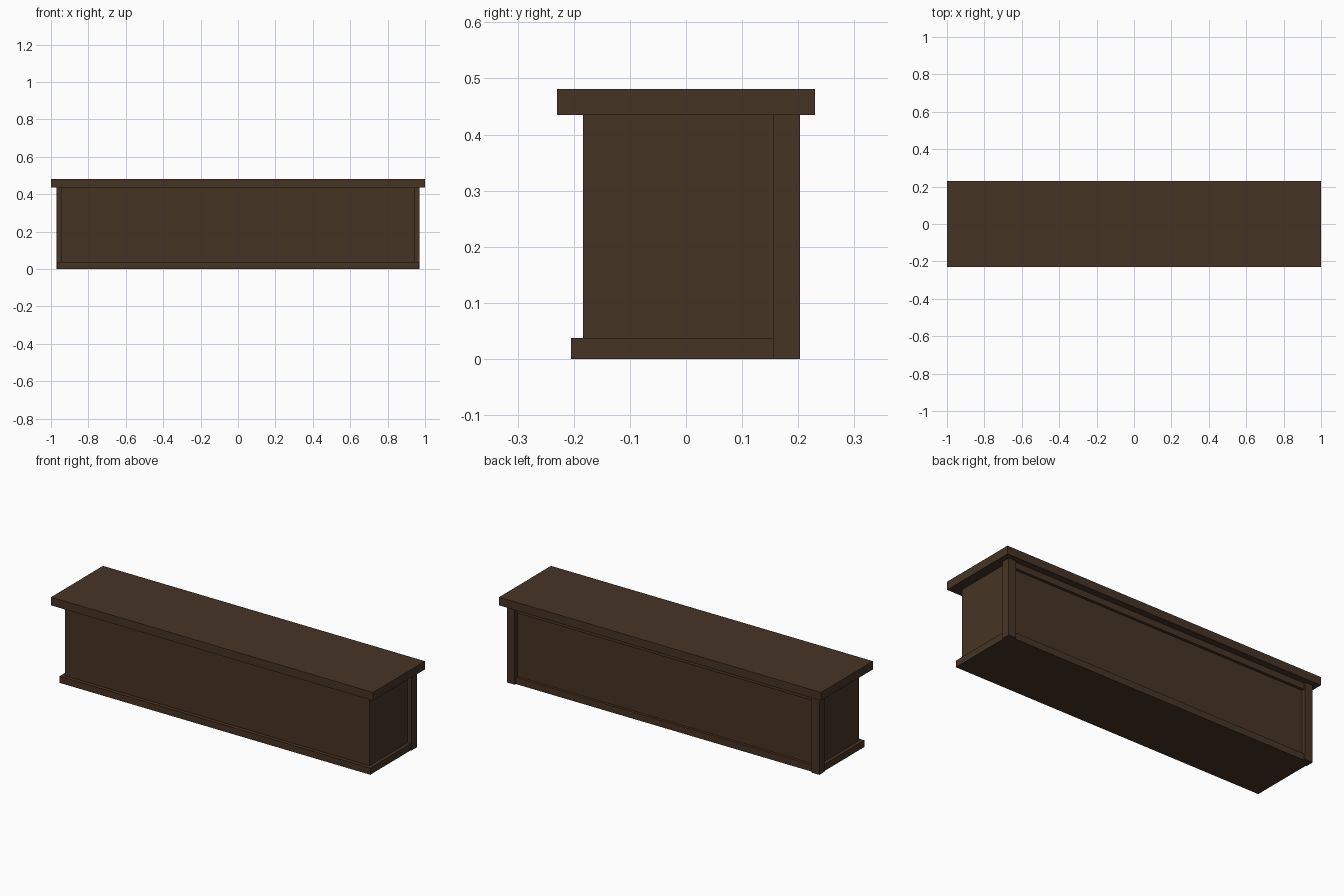
import bpy

if "Cube" in bpy.data.objects:
    bpy.data.objects.remove(bpy.data.objects["Cube"])

wood = bpy.data.materials.new("dark_brown_wood")
wood.diffuse_color = (0.061, 0.034, 0.018, 1)
wood.use_nodes = True
wood.node_tree.nodes["Principled BSDF"].inputs["Base Color"].default_value = wood.diffuse_color


def box(name, x, y, z):
    """Box from (min, max) ranges along each axis."""
    centre = [(r[0] + r[1]) / 2 for r in (x, y, z)]
    bpy.ops.mesh.primitive_cube_add(size=1, location=centre)
    ob = bpy.context.object
    ob.name = name
    ob.scale = [r[1] - r[0] for r in (x, y, z)]
    bpy.ops.object.transform_apply(location=False, rotation=False, scale=True)
    ob.data.materials.append(wood)
    return ob


LID_Z = 0.435

# Overhanging top and projecting plinth
box("counter_top", (-1, 1), (-0.23, 0.23), (LID_Z, 0.481))
box("base_plinth", (-0.965, 0.965), (-0.205, 0.193), (0, 0.037))

# Main cabinet with a recessed back
box("cabinet_body", (-0.945, 0.945), (-0.184, 0.178), (0.037, LID_Z))

# Rail under the top along the back
box("back_rail", (-0.93, 0.93), (0.178, 0.193), (0.40, LID_Z))

# Square posts at the two back corners
for side, label in ((-1, "left"), (1, "right")):
    xs = sorted((side * 0.922, side * 0.97))
    box("back_post_" + label, xs, (0.155, 0.203), (0, LID_Z))
